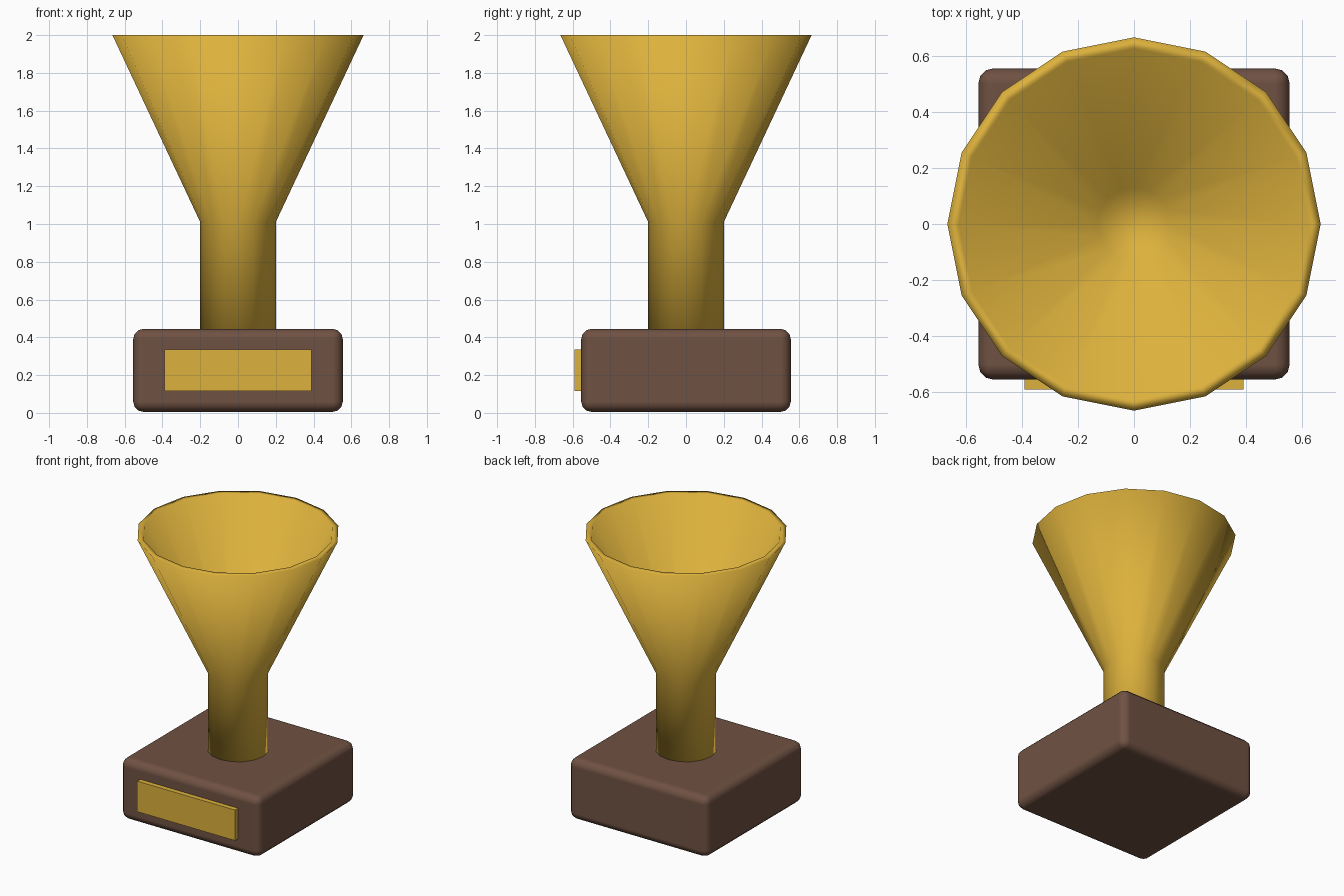
import bpy
import bmesh
from math import cos, sin, tau

default = bpy.data.objects.get("Cube")
if default:
    bpy.data.objects.remove(default, do_unlink=True)


def make_material(name, color, roughness):
    mat = bpy.data.materials.new(name)
    mat.use_nodes = True
    mat.diffuse_color = color
    bsdf = mat.node_tree.nodes["Principled BSDF"]
    bsdf.inputs["Base Color"].default_value = color
    bsdf.inputs["Roughness"].default_value = roughness
    return mat


def finish(name, bm, mat, smooth):
    bmesh.ops.recalc_face_normals(bm, faces=bm.faces)
    for face in bm.faces:
        face.smooth = smooth
    mesh = bpy.data.meshes.new(name)
    bm.to_mesh(mesh)
    bm.free()
    mesh.materials.append(mat)
    obj = bpy.data.objects.new(name, mesh)
    bpy.context.collection.objects.link(obj)
    return obj


def box(name, low, high, mat, smooth=False):
    bm = bmesh.new()
    bmesh.ops.create_cube(bm, size=1)
    for v in bm.verts:
        v.co = [a + (c + 0.5) * (b - a) for c, a, b in zip(v.co, low, high)]
    return finish(name, bm, mat, smooth)


def lathe(name, profile, sides, mat):
    """Spin (radius, height) pairs into rings, capped at both ends."""
    bm = bmesh.new()
    rings = [[bm.verts.new((r * cos(tau * i / sides), r * sin(tau * i / sides), z))
              for i in range(sides)] for r, z in profile]
    for a, b in zip(rings, rings[1:]):
        for i in range(sides):
            j = (i + 1) % sides
            bm.faces.new((a[i], a[j], b[j], b[i]))
    bm.faces.new(rings[0])
    bm.faces.new(rings[-1])
    return finish(name, bm, mat, True)


gold = make_material("gold", (0.72, 0.44, 0.045, 1), 0.4)
brown = make_material("dark wood", (0.16, 0.083, 0.055, 1), 0.6)

# Rounded plinth
base = box("base", (-0.555, -0.555, 0.005), (0.555, 0.555, 0.445), brown, True)
bevel = base.modifiers.new("rounded_edges", "BEVEL")
bevel.width = 0.055
bevel.segments = 3
bevel.harden_normals = True

# Name plate on the front of the plinth
box("plate", (-0.39, -0.59, 0.115), (0.39, -0.55, 0.335), gold)

# Stem and flared hollow bowl in one sixteen-sided shell
lathe("cup", [(0.2, 0.43), (0.2, 1.01), (0.665, 2.0),
              (0.625, 2.0), (0.13, 1.03)], 16, gold)
